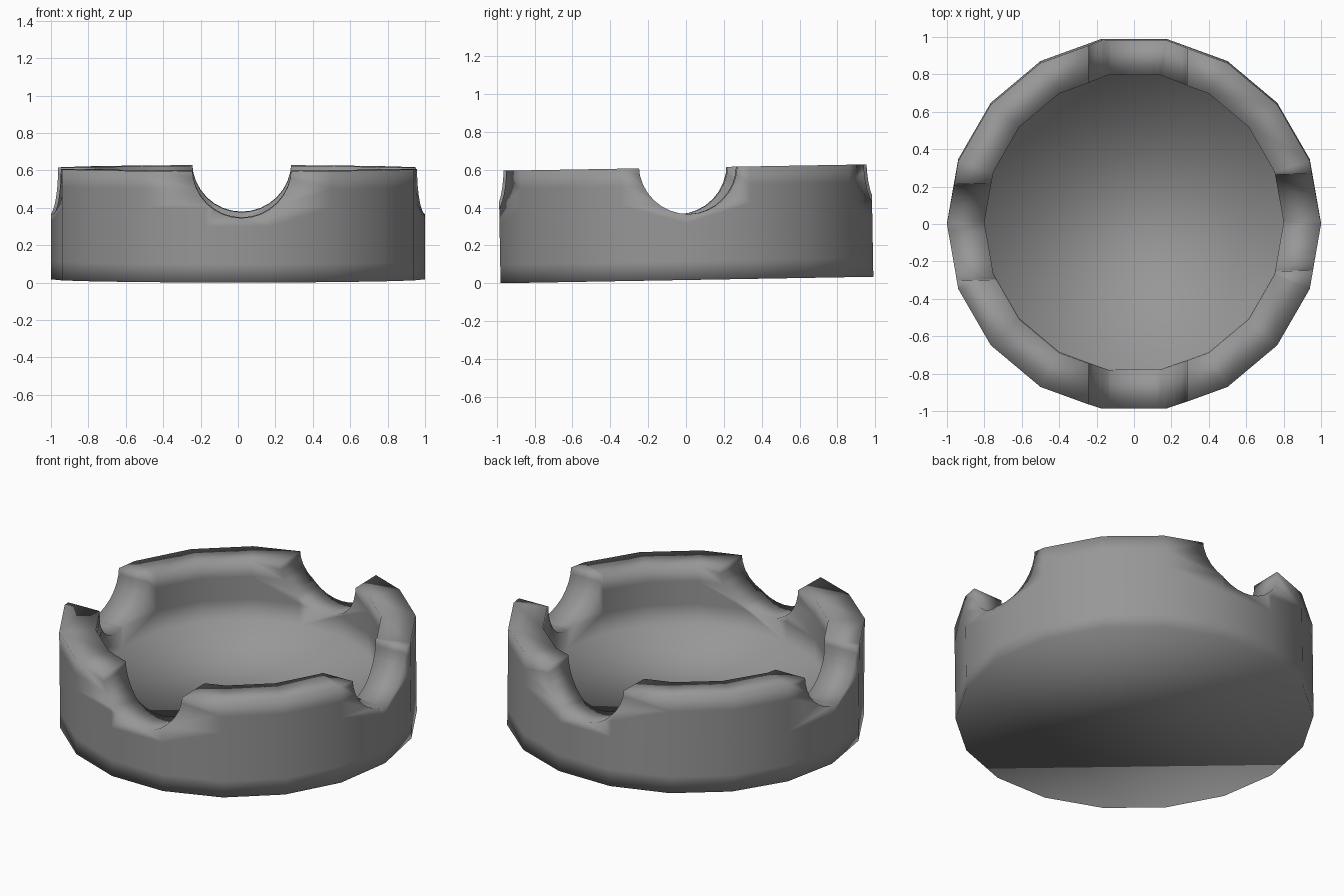
import bpy
import bmesh
from math import radians, pi, sin, cos

cube = bpy.data.objects.get("Cube")
if cube:
    bpy.data.objects.remove(cube, do_unlink=True)

SIDES = 18
HEIGHT = 0.594
FLOOR = 0.23


def ring(bm, radius, z, y=0):
    return [bm.verts.new((radius * cos(2 * pi * i / SIDES),
                          radius * sin(2 * pi * i / SIDES) + y, z))
            for i in range(SIDES)]


def cut_groove(target, name, radius, location, rotation):
    bpy.ops.mesh.primitive_cylinder_add(vertices=32, radius=radius, depth=3,
                                        location=location, rotation=rotation)
    cutter = bpy.context.object
    cutter.name = name
    cutter.hide_render = True
    mod = target.modifiers.new("cut", 'BOOLEAN')
    mod.operation = 'DIFFERENCE'
    mod.solver = 'EXACT'
    mod.object = cutter
    bpy.context.view_layer.objects.active = target
    bpy.ops.object.modifier_apply(modifier=mod.name)
    bpy.data.objects.remove(cutter, do_unlink=True)


# Round body with a sunken bowl: outer wall upwards, then inner wall downwards
bm = bmesh.new()
rings = [ring(bm, 1.0, z) for z in (0, 0.1, 0.2, 0.3, 0.4, 0.5, HEIGHT)]
rings += [ring(bm, 0.8, z, 0.01) for z in (HEIGHT, 0.5, 0.36, FLOOR)]
for low, high in zip(rings, rings[1:]):
    for i in range(SIDES):
        j = (i + 1) % SIDES
        bm.faces.new((low[i], low[j], high[j], high[i]))
bm.faces.new(rings[0][::-1])
bm.faces.new(rings[-1])
mesh = bpy.data.meshes.new("ashtray_body")
bm.to_mesh(mesh)
bm.free()
tray = bpy.data.objects.new("ashtray_body", mesh)
bpy.context.collection.objects.link(tray)

# Two crossing round grooves make the four rests in the rim
cut_groove(tray, "side_rest_cutter", 0.26, (0, -0.012, 0.608), (0, pi / 2, radians(1.7)))
cut_groove(tray, "front_rest_cutter", 0.265, (0.02, 0, 0.61), (pi / 2, 0, 0))

# Plain grey finish
grey = bpy.data.materials.new("grey")
grey.use_nodes = True
colour = (0.31, 0.31, 0.31, 1)
grey.diffuse_color = colour
grey.node_tree.nodes["Principled BSDF"].inputs["Base Color"].default_value = colour
tray.data.materials.clear()
tray.data.materials.append(grey)

# Soft shading throughout, and a slight lean forward
for face in tray.data.polygons:
    face.use_smooth = True
    face.material_index = 0
tray.rotation_euler = (radians(1), 0, 0)
tray.location = (0, 0.005, 0.0172)
